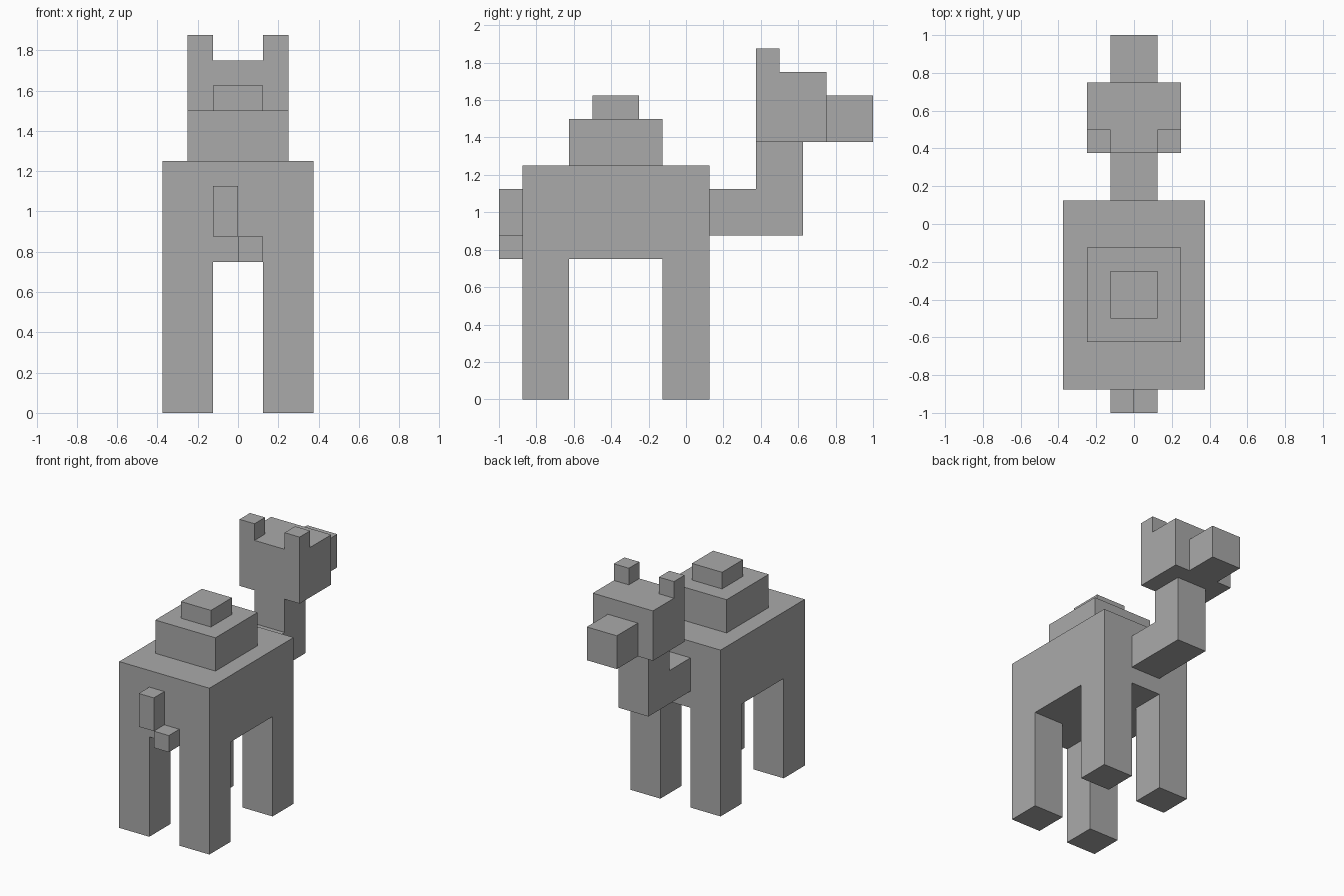
import bpy, bmesh
from mathutils import Vector

cube = bpy.data.objects.get("Cube")
if cube:
    bpy.data.objects.remove(cube, do_unlink=True)

U = 0.125  # block unit that every part snaps to

grey = bpy.data.materials.new("plain_grey")
grey.use_nodes = True
grey.diffuse_color = (0.4, 0.4, 0.4, 1)
grey.node_tree.nodes["Principled BSDF"].inputs["Base Color"].default_value = (0.4, 0.4, 0.4, 1)


def block(name, low, high, x_cuts=(), y_cuts=(), grow=0, chosen=None):
    """Box from low to high in units; chosen cells of its top or bottom grow by some units."""
    low, high = Vector(low) * U, Vector(high) * U
    bm = bmesh.new()
    bmesh.ops.create_cube(bm, size=1)
    for v in bm.verts:
        v.co = (low + high) / 2 + v.co * (high - low)
    for axis, cuts in ((Vector((1, 0, 0)), x_cuts), (Vector((0, 1, 0)), y_cuts)):
        for c in cuts:
            bmesh.ops.bisect_plane(bm, geom=bm.verts[:] + bm.edges[:] + bm.faces[:],
                                   plane_co=axis * c * U, plane_no=axis)
    bm.normal_update()
    if chosen:
        side = 1 if grow > 0 else -1
        cells = [f for f in bm.faces if f.normal.z * side > 0.9
                 and chosen(*(f.calc_center_median().xy / U))]
        for cell in cells:
            top = bmesh.ops.extrude_discrete_faces(bm, faces=[cell])["faces"][0]
            bmesh.ops.translate(bm, verts=top.verts[:], vec=(0, 0, grow * U))
    bmesh.ops.remove_doubles(bm, verts=bm.verts[:], dist=0.0001)
    bmesh.ops.recalc_face_normals(bm, faces=bm.faces[:])
    # Merge coplanar faces so joined volumes read as one
    bmesh.ops.dissolve_limit(bm, angle_limit=0.01, verts=bm.verts[:], edges=bm.edges[:])
    mesh = bpy.data.meshes.new(name)
    bm.to_mesh(mesh)
    bm.free()
    mesh.materials.append(grey)
    obj = bpy.data.objects.new(name, mesh)
    bpy.context.collection.objects.link(obj)
    return obj


# Body with four legs drawn down from its corners
block("body_and_legs", (-3, -7, 6), (3, 1, 10), (-1, 1), (-5, -1), -6,
      lambda x, y: abs(x) > 1 and (y < -5 or y > -1))

# Stepped hump
block("hump_base", (-2, -5, 10), (2, -1, 12))
block("hump_top", (-1, -4, 12), (1, -2, 13))

# Bent neck, rising at its far end
block("neck", (-1, 1, 7), (1, 5, 9), (), (3,), 2, lambda x, y: y > 3)

# Head with two ears at its back corners, and the snout
block("head_and_ears", (-2, 3, 11), (2, 6, 14), (-1, 1), (4,), 1,
      lambda x, y: abs(x) > 1 and y < 4)
block("snout", (-1, 6, 11), (1, 8, 13))

# Kinked tail
block("tail_upper", (-1, -8, 7), (0, -7, 9))
block("tail_tip", (0, -8, 6), (1, -7, 7))
